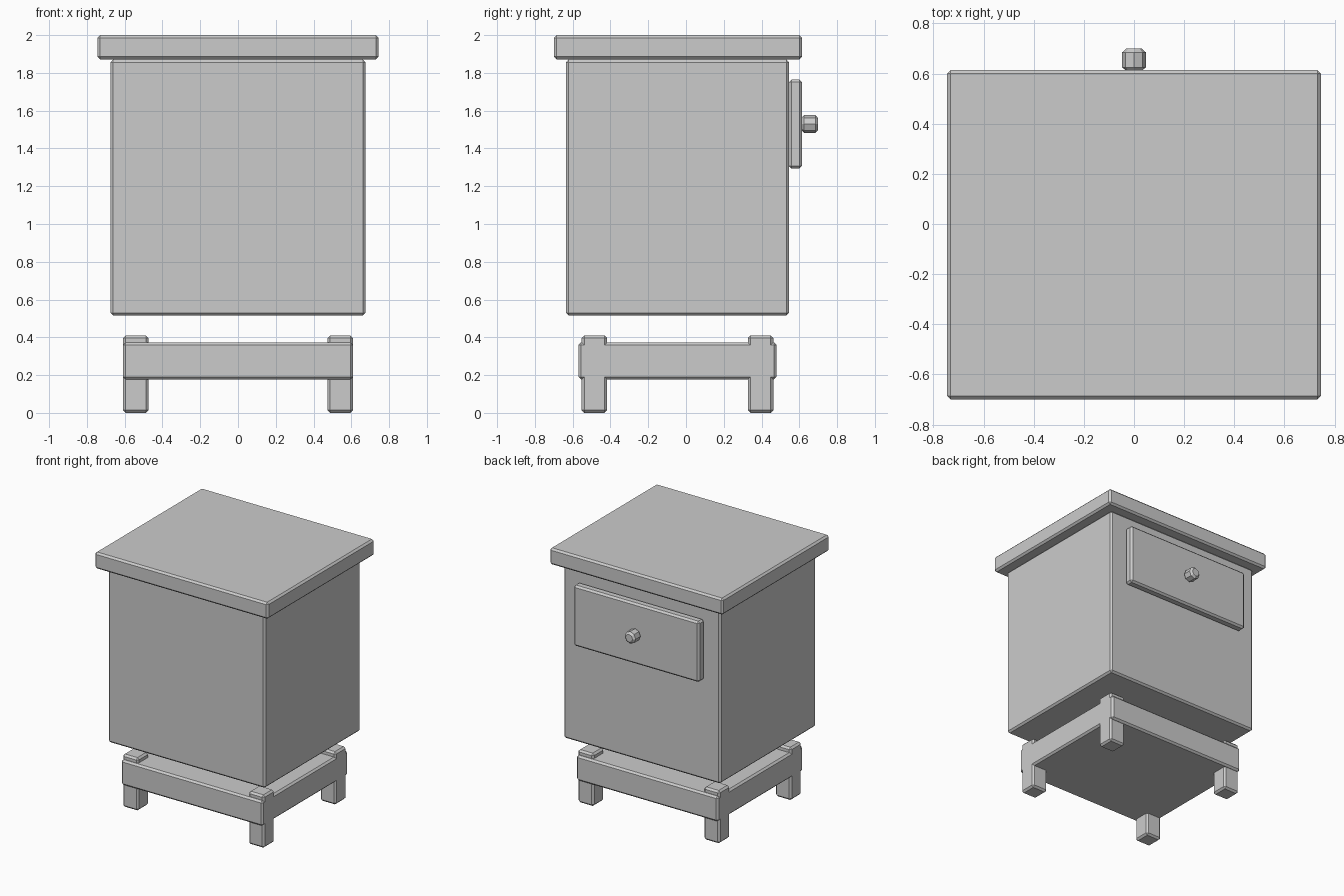
import bpy, math

if "Cube" in bpy.data.objects:
    bpy.data.objects.remove(bpy.data.objects["Cube"])

CY = -0.045   # y centre of the cabinet; the knob sticks out behind


def chamfer(ob, width=0.014, angle=40):
    m = ob.modifiers.new("chamfer", 'BEVEL')
    m.width = width
    m.segments = 1
    m.limit_method = 'ANGLE'
    m.angle_limit = math.radians(angle)


def box(name, x, y, z):
    """Chamfered box from (min, max) ranges."""
    bpy.ops.mesh.primitive_cube_add(size=1, location=[sum(r) / 2 for r in (x, y, z)])
    ob = bpy.context.object
    ob.name = name
    ob.scale = [r[1] - r[0] for r in (x, y, z)]
    bpy.ops.object.transform_apply(location=False, rotation=False, scale=True)
    chamfer(ob)
    return ob


# cabinet body and overhanging top
box("cabinet_body", (-0.675, 0.675), (CY - 0.59, CY + 0.59), (0.515, 1.87))
box("table_top", (-0.745, 0.745), (-0.70, 0.615), (1.872, 2.0))

# separate base: slab with four legs
box("base_slab", (-0.609, 0.609), (CY - 0.525, CY + 0.525), (0.177, 0.373))
for sx, side in ((-1, "left"), (1, "right")):
    for sy, end in ((-1, "front"), (1, "back")):
        cx, cy, h = sx * 0.5415, CY + sy * 0.44, 0.0675
        box(f"{end}_{side}_leg", (cx - h, cx + h), (cy - h, cy + h), (0.0, 0.41))

# drawer front and octagonal knob on the back face
box("drawer_front", (-0.54, 0.54), (0.545, 0.614), (1.293, 1.765))
bpy.ops.mesh.primitive_cylinder_add(vertices=8, radius=0.047, depth=0.09,
                                    location=(0, 0.655, 1.529),
                                    rotation=(math.pi / 2, 0, 0))
knob = bpy.context.object
knob.name = "drawer_knob"
chamfer(knob, 0.015, 60)
